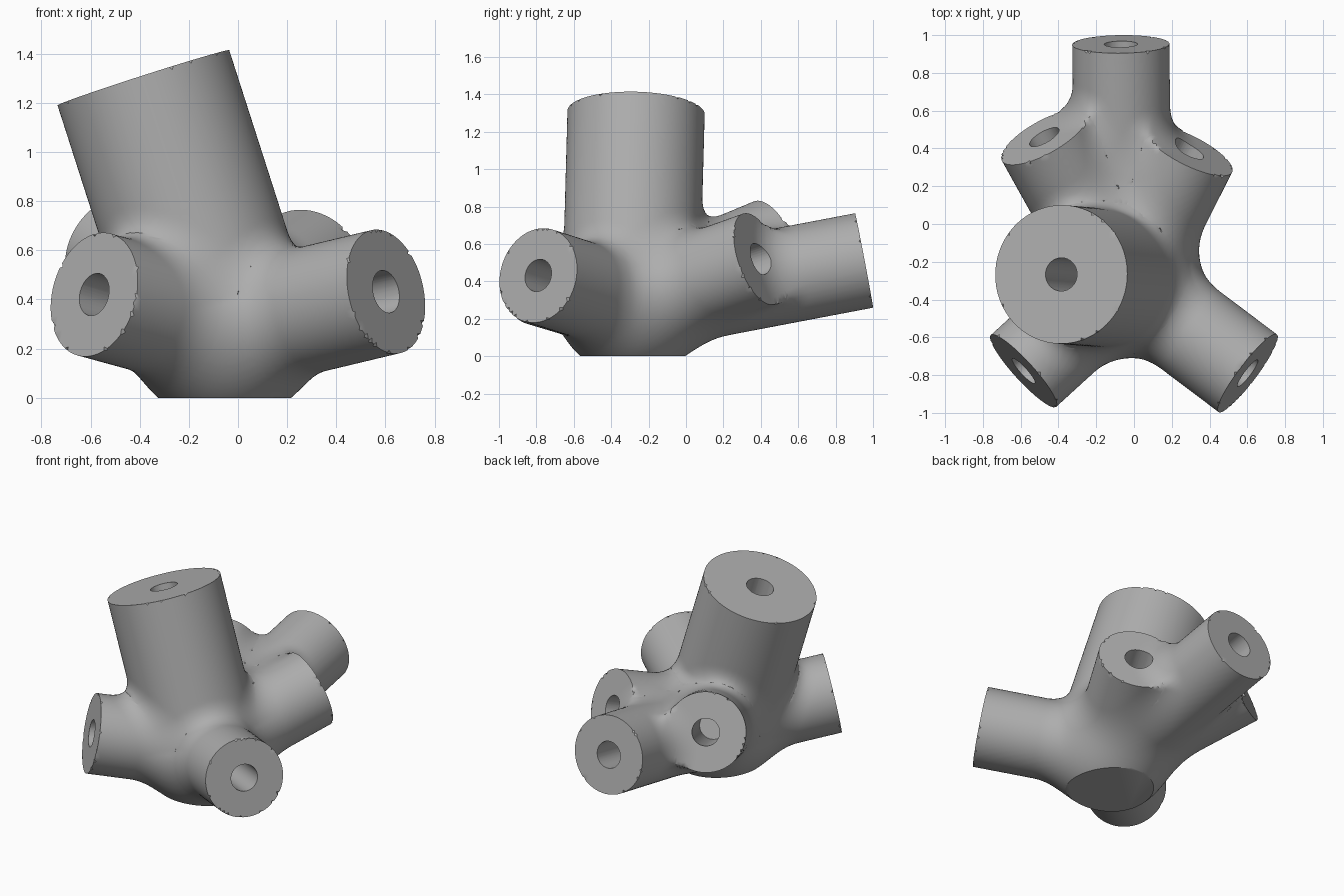
import bpy, bmesh, math
from mathutils import Vector, Matrix

if "Cube" in bpy.data.objects:
    bpy.data.objects.remove(bpy.data.objects["Cube"])

HUB = Vector((-0.055, -0.295, 0.275))
HUB_R = 0.38
BLEND = 0.14
VOXEL = 0.018

# Tubes: centre of the open end, radius, hole depth
ENDS = [
    ((-0.385, -0.267, 1.302), 0.367, 0.65),   # main tube
    ((-0.07, 0.952, 0.512), 0.257, 0.5),      # back
    ((0.602, -0.79, 0.432), 0.257, 0.5),      # front left
    ((-0.585, -0.778, 0.42), 0.257, 0.5),     # front right
    ((0.29, 0.39, 0.52), 0.257, 0.5),         # back left
    ((-0.475, 0.46, 0.59), 0.257, 0.5),       # back right
]
HOLE_R = 0.088
TUBES = []
for end, radius, depth in ENDS:
    v = Vector(end) - HUB
    TUBES.append((v.normalized(), v.length, radius, depth))


def add_cylinder(bm, direction, start, stop, radius, segments):
    """Cylinder along a direction from the hub, between two distances."""
    turn = direction.to_track_quat('Z', 'Y').to_matrix().to_4x4()
    place = Matrix.Translation(HUB + direction * (start + stop) / 2) @ turn
    bmesh.ops.create_cone(bm, cap_ends=True, segments=segments, radius1=radius,
                          radius2=radius, depth=stop - start, matrix=place)


def make_object(name, bm):
    mesh = bpy.data.meshes.new(name)
    bm.to_mesh(mesh)
    bm.free()
    obj = bpy.data.objects.new(name, mesh)
    bpy.context.collection.objects.link(obj)
    return obj


def apply_modifiers(obj):
    graph = bpy.context.evaluated_depsgraph_get()
    mesh = bpy.data.meshes.new_from_object(obj.evaluated_get(graph))
    obj.modifiers.clear()
    obj.data = mesh


def tube_distance(v, tube):
    """Distance to a tube with a round root and a flat end."""
    direction, length, radius, _ = tube
    a = v.dot(direction)
    side = (v - direction * max(a, 0)).length - radius
    cap = a - length
    return math.hypot(side, cap) if side > 0 and cap > 0 else max(side, cap)


def blended_distance(p):
    """Hub and main tube joined plainly, the other tubes with fillets."""
    v = p - HUB
    d = min(v.length - HUB_R, tube_distance(v, TUBES[0]))
    for tube in TUBES[1:]:
        t = tube_distance(v, tube)
        h = max(BLEND - abs(d - t), 0)
        d = min(d, t) - h * h / (4 * BLEND)
    return d


# Rough body: hub ball and plain tubes fused to one skin
bm = bmesh.new()
bmesh.ops.create_icosphere(bm, subdivisions=4, radius=HUB_R,
                           matrix=Matrix.Translation(HUB))
for direction, length, radius, _ in TUBES:
    add_cylinder(bm, direction, 0, length, radius, 96)
body = make_object("connector_body", bm)
remesh = body.modifiers.new("fuse", 'REMESH')
remesh.mode = 'VOXEL'
remesh.voxel_size = VOXEL
apply_modifiers(body)

# Pull the skin out to the filleted surface
bm = bmesh.new()
bm.from_mesh(body.data)
for _ in range(5):
    bm.normal_update()
    for vert in bm.verts:
        vert.co -= vert.normal * blended_distance(vert.co) * 0.9

# Crisp rims at the tube ends
near = VOXEL * 0.6
for vert in bm.verts:
    v = vert.co - HUB
    for i, (direction, length, radius, _) in enumerate(TUBES):
        a = v.dot(direction)
        out = v - direction * a
        if abs(a - length) < near and abs(out.length - radius) < near:
            others = [tube_distance(v, t) for j, t in enumerate(TUBES) if j != i]
            if min(others) > BLEND * 0.8:
                vert.co = HUB + direction * length + out.normalized() * radius

# Flat foot
cut = bmesh.ops.bisect_plane(bm, geom=bm.verts[:] + bm.edges[:] + bm.faces[:],
                             plane_co=(0, 0, 0), plane_no=(0, 0, 1),
                             clear_inner=True)
rim = [g for g in cut["geom_cut"] if isinstance(g, bmesh.types.BMEdge)]
bmesh.ops.contextual_create(bm, geom=rim)
bmesh.ops.recalc_face_normals(bm, faces=bm.faces[:])
bm.to_mesh(body.data)
bm.free()

# Blind holes in the tube ends
bm = bmesh.new()
for direction, length, _, depth in TUBES:
    add_cylinder(bm, direction, length - depth, length + 0.08, HOLE_R, 40)
cutter = make_object("hole_cutter", bm)
cutter.hide_render = True
holes = body.modifiers.new("holes", 'BOOLEAN')
holes.operation = 'DIFFERENCE'
holes.solver = 'EXACT'
holes.object = cutter
apply_modifiers(body)
bpy.data.objects.remove(cutter)

# Grey plastic
grey = bpy.data.materials.new("grey")
grey.use_nodes = True
colour = (0.42, 0.42, 0.42, 1)
grey.diffuse_color = colour
grey.node_tree.nodes["Principled BSDF"].inputs["Base Color"].default_value = colour
body.data.materials.clear()
body.data.materials.append(grey)

bpy.ops.object.select_all(action='DESELECT')
body.select_set(True)
bpy.context.view_layer.objects.active = body
bpy.ops.object.shade_smooth_by_angle(angle=math.radians(35))
